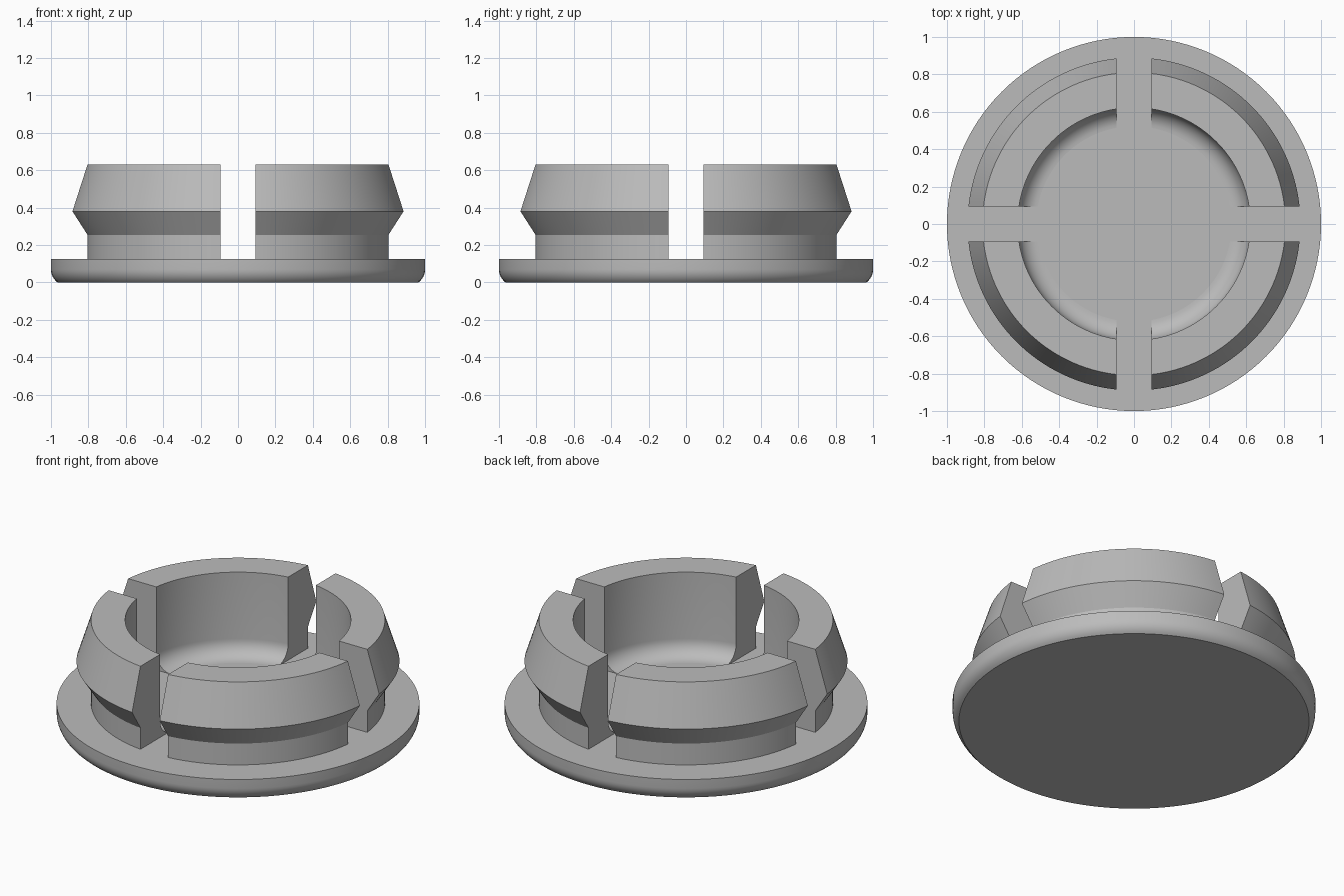
import bpy
import bmesh
import math

cube = bpy.data.objects.get("Cube")
if cube:
    bpy.data.objects.remove(cube, do_unlink=True)

GREY = (0.5, 0.5, 0.5, 1.0)
SLOT = 0.093       # half width of the cross slots
FLOOR = 0.125      # top of the flange

grey = bpy.data.materials.new("plain grey")
grey.use_nodes = True
grey.diffuse_color = GREY
grey.node_tree.nodes["Principled BSDF"].inputs["Base Color"].default_value = GREY


def arc(cx, cz, radius, start, end, steps):
    """Points of an arc in the profile plane, angles in degrees."""
    angles = [math.radians(start + (end - start) * i / steps) for i in range(steps + 1)]
    return [(cx + radius * math.cos(a), cz + radius * math.sin(a)) for a in angles]


def finish(bm, name):
    bmesh.ops.recalc_face_normals(bm, faces=bm.faces[:])
    mesh = bpy.data.meshes.new(name)
    bm.to_mesh(mesh)
    bm.free()
    mesh.materials.append(grey)
    obj = bpy.data.objects.new(name, mesh)
    bpy.context.collection.objects.link(obj)
    bpy.ops.object.select_all(action="DESELECT")
    obj.select_set(True)
    bpy.context.view_layer.objects.active = obj
    bpy.ops.object.shade_smooth_by_angle(angle=math.radians(25))
    return obj


def make_flange():
    """Round plate with a rounded lower rim."""
    sides = 128
    profile = arc(0.9125, 0.07, 0.0875, -53.13, 0, 6) + [(1.0, FLOOR)]
    bm = bmesh.new()
    rings = [[bm.verts.new((r * math.cos(math.tau * i / sides),
                            r * math.sin(math.tau * i / sides), z))
              for i in range(sides)] for r, z in profile]
    for low, high in zip(rings, rings[1:]):
        for i in range(sides):
            j = (i + 1) % sides
            bm.faces.new((low[i], low[j], high[j], high[i]))
    bm.faces.new(rings[0])
    bm.faces.new(rings[-1])
    finish(bm, "flange")


def make_clip(name, turn):
    """Quarter ring with barbed outside, filleted inside, and flat slot walls."""
    steps = 32
    profile = [(0.522, 0.11), (0.81, 0.11), (0.81, 0.255), (0.89, 0.38),
               (0.81, 0.63), (0.622, 0.63)]
    profile += arc(0.522, 0.225, 0.1, 0, -90, 10)
    bm = bmesh.new()
    columns = []
    for i in range(steps + 1):
        column = []
        for r, z in profile:
            edge = math.asin(SLOT / r)
            a = turn + edge + (math.pi / 2 - 2 * edge) * i / steps
            column.append(bm.verts.new((r * math.cos(a), r * math.sin(a), z)))
        columns.append(column)
    count = len(profile)
    for a, b in zip(columns, columns[1:]):
        for k in range(count):
            n = (k + 1) % count
            bm.faces.new((a[k], b[k], b[n], a[n]))
    bm.faces.new(columns[0])
    bm.faces.new(columns[-1])
    finish(bm, name)


make_flange()
names = ["clip_back_left", "clip_back_right", "clip_front_right", "clip_front_left"]
for i, name in enumerate(names):
    make_clip(name, i * math.pi / 2)
